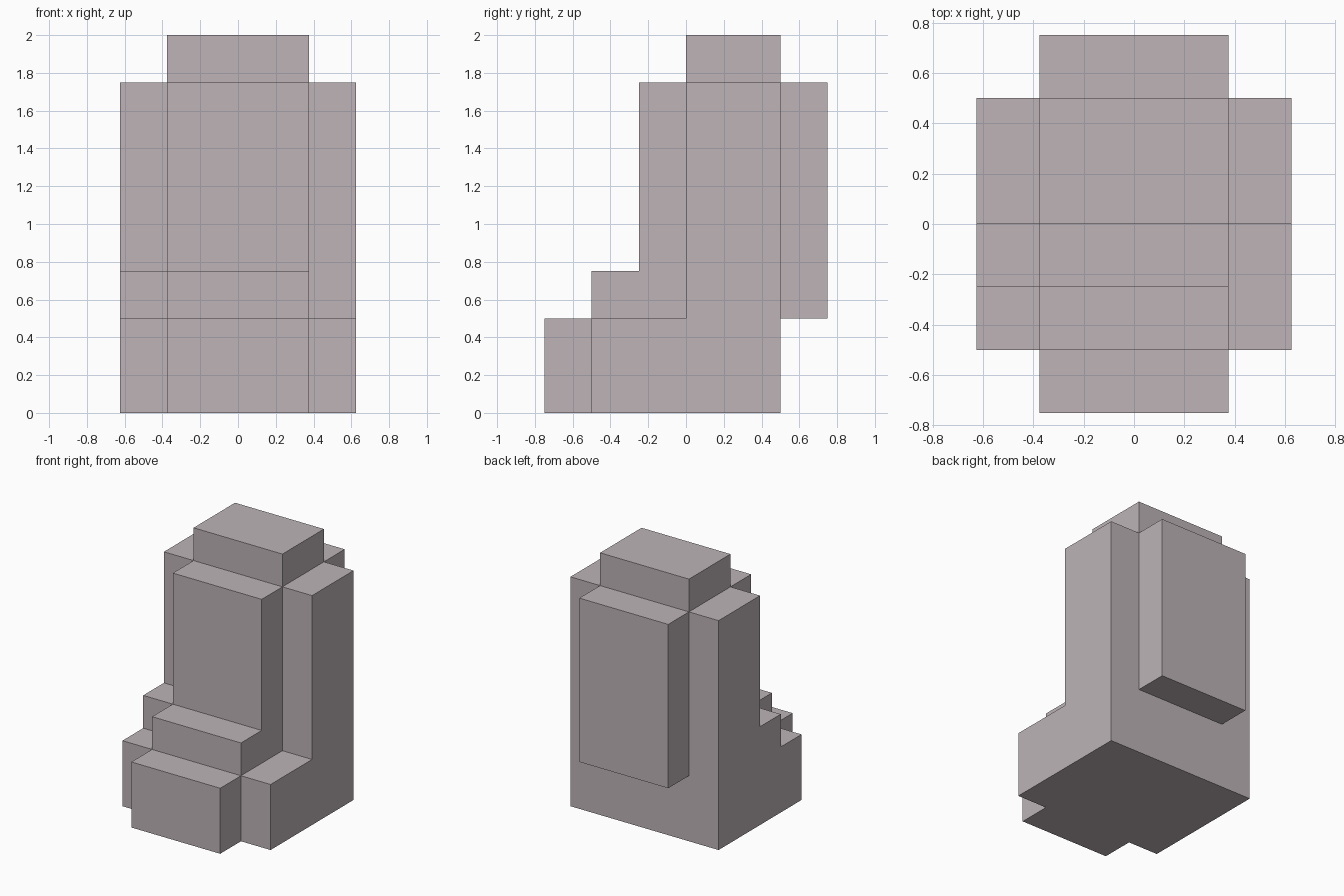
import bpy
import bmesh

cube = bpy.data.objects.get("Cube")
if cube:
    bpy.data.objects.remove(cube, do_unlink=True)

# Single warm grey stone colour
colour = (0.51, 0.455, 0.473, 1.0)
stone = bpy.data.materials.new("warm grey stone")
stone.use_nodes = True
stone.diffuse_color = colour
bsdf = next(n for n in stone.node_tree.nodes if n.type == 'BSDF_PRINCIPLED')
bsdf.inputs["Base Color"].default_value = colour


def slab(name, x0, x1, profile):
    """Extrude a (y, z) side profile from x0 to x1."""
    bm = bmesh.new()
    face = bm.faces.new([bm.verts.new((x0, y, z)) for y, z in profile])
    ext = bmesh.ops.extrude_face_region(bm, geom=[face])["geom"]
    verts = [v for v in ext if isinstance(v, bmesh.types.BMVert)]
    bmesh.ops.translate(bm, verts=verts, vec=(x1 - x0, 0, 0))
    bmesh.ops.recalc_face_normals(bm, faces=bm.faces)
    mesh = bpy.data.meshes.new(name)
    bm.to_mesh(mesh)
    bm.free()
    mesh.materials.append(stone)
    obj = bpy.data.objects.new(name, mesh)
    bpy.context.collection.objects.link(obj)
    return obj


INNER, OUTER = 0.375, 0.625

# Central body: toe block, step, front panel, raised cap and back block
slab("central_body", -INNER, INNER, [
    (-0.75, 0), (0.5, 0), (0.5, 0.5), (0.75, 0.5), (0.75, 1.75), (0.5, 1.75),
    (0.5, 2), (0, 2), (0, 1.75), (-0.25, 1.75), (-0.25, 0.75),
    (-0.5, 0.75), (-0.5, 0.5), (-0.75, 0.5)])

# Left flank: tall wall with one low ledge
slab("left_flank", INNER, OUTER, [
    (-0.5, 0), (0.5, 0), (0.5, 1.75), (0, 1.75), (0, 0.5), (-0.5, 0.5)])

# Right flank: tall wall with two ledges
slab("right_flank", -OUTER, -INNER, [
    (-0.5, 0), (0.5, 0), (0.5, 1.75), (0, 1.75), (0, 0.75),
    (-0.25, 0.75), (-0.25, 0.5), (-0.5, 0.5)])
